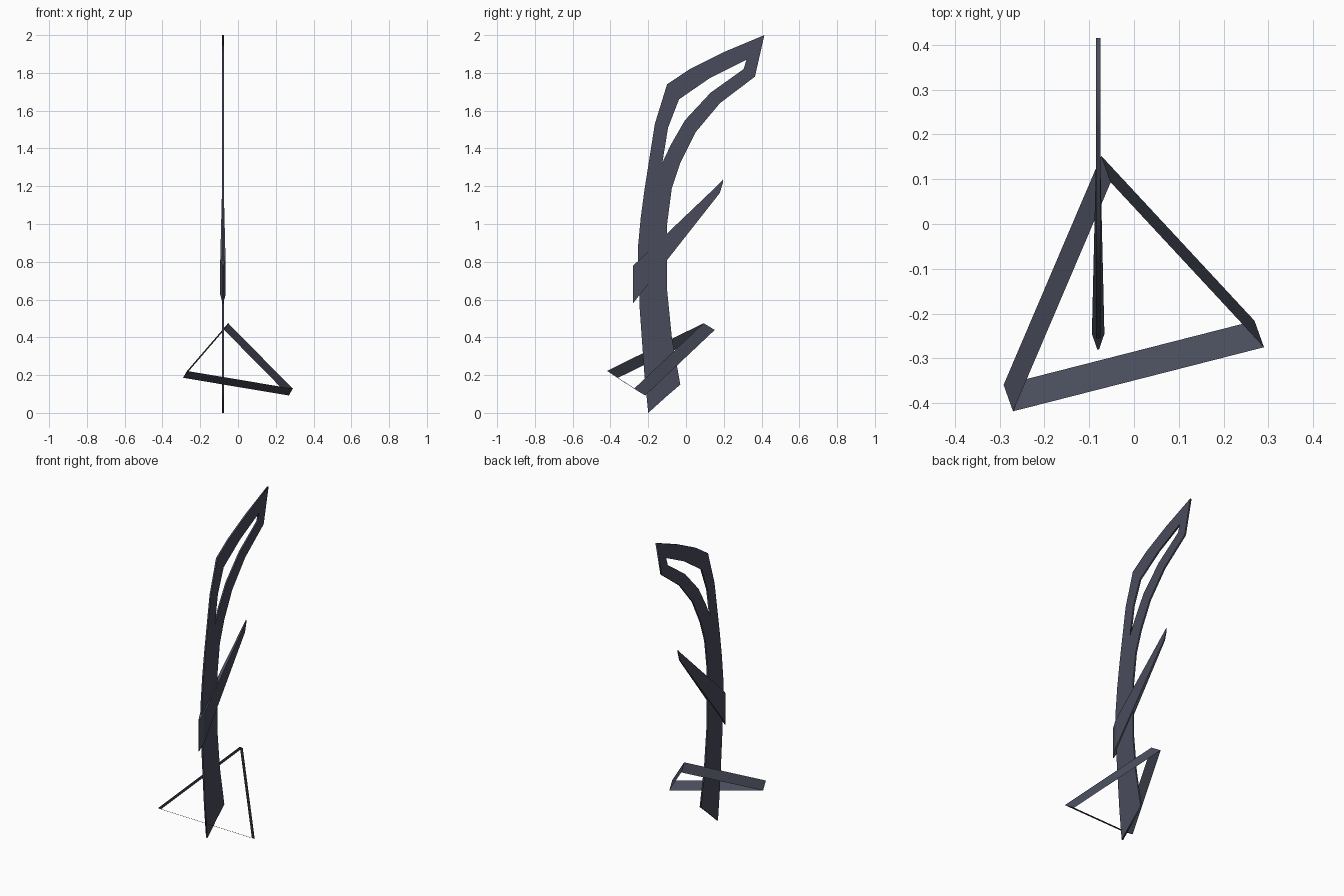
import bpy
import bmesh
from mathutils import Matrix, Vector

if "Cube" in bpy.data.objects:
    bpy.data.objects.remove(bpy.data.objects["Cube"])

slate = bpy.data.materials.new("dark slate")
slate.diffuse_color = (0.066, 0.072, 0.105, 1)
slate.use_nodes = True
slate.node_tree.nodes["Principled BSDF"].inputs["Base Color"].default_value = slate.diffuse_color
CX = -0.08  # plane of the flat blade


def mesh_object(name, verts, faces, fix=True):
    me = bpy.data.meshes.new(name)
    bm = bmesh.new()
    vs = [bm.verts.new(v) for v in verts]
    for f in faces:
        bm.faces.new([vs[i] for i in f])
    if fix:
        bmesh.ops.recalc_face_normals(bm, faces=bm.faces[:])
    bm.to_mesh(me)
    bm.free()
    me.materials.append(slate)
    ob = bpy.data.objects.new(name, me)
    bpy.context.collection.objects.link(ob)
    return ob


def flat_plate(name, outlines, thickness):
    """Plate from (y, z) outlines; later outlines are holes."""
    cu = bpy.data.curves.new(name, 'CURVE')
    cu.dimensions = '2D'
    cu.fill_mode = 'BOTH'
    cu.extrude = thickness / 2
    for pts in outlines:
        sp = cu.splines.new('POLY')
        sp.points.add(len(pts) - 1)
        for p, (y, z) in zip(sp.points, pts):
            p.co = (y, z, 0, 1)
        sp.use_cyclic_u = True
    ob = bpy.data.objects.new(name, cu)
    bpy.context.collection.objects.link(ob)
    cu.materials.append(slate)
    bpy.ops.object.select_all(action='DESELECT')
    ob.select_set(True)
    bpy.context.view_layer.objects.active = ob
    bpy.ops.object.convert(target='MESH')
    # local x -> y, local y -> z, local z -> x
    ob.data.transform(Matrix(((0, 0, 1, CX), (1, 0, 0, 0), (0, 1, 0, 0), (0, 0, 0, 1))))
    return ob


# Curved main blade with the slot near its tip
outer = [(-0.20, 0.0), (-0.22, 0.2), (-0.245, 0.55), (-0.255, 0.87), (-0.24, 1.03),
         (-0.22, 1.18), (-0.165, 1.53), (-0.10, 1.74), (0.02, 1.82), (0.20, 1.91),
         (0.415, 2.0), (0.365, 1.78), (0.18, 1.64), (0.05, 1.485), (-0.03, 1.325),
         (-0.075, 1.19), (-0.10, 1.0), (-0.10, 0.65), (-0.075, 0.4), (-0.03, 0.15),
         (-0.10, 0.09)]
slot = [(-0.125, 1.325), (-0.095, 1.51), (-0.037, 1.66), (0.13, 1.775), (0.32, 1.87),
        (0.305, 1.82), (0.13, 1.695), (-0.005, 1.55), (-0.08, 1.42)]
flat_plate("curved_blade", [outer, slot], 0.01)

# Diagonal fin: sections (y, bottom z, top z, half thickness)
sections = [(-0.28, 0.58, 0.78, 0.002), (-0.245, 0.625, 0.812, 0.014),
            (0.178, 1.163, 1.215, 0.004), (0.195, 1.215, 1.235, 0.002)]
verts, faces = [], []
for y, lo, hi, t in sections:
    verts += [(CX - t, y, lo), (CX + t, y, lo), (CX + t, y, hi), (CX - t, y, hi)]
for s in range(len(sections) - 1):
    a = 4 * s
    faces += [(a + k, a + (k + 1) % 4, a + 4 + (k + 1) % 4, a + 4 + k) for k in range(4)]
faces += [(3, 2, 1, 0), tuple(range(len(verts) - 4, len(verts)))]
mesh_object("diagonal_fin", verts, faces)

# Tilted triangular guard made of three thin ribbons
corners = [Vector((-0.052, 0.093, 0.475)), Vector((-0.27, -0.418, 0.222)),
           Vector((0.29, -0.275, 0.128))]
drop = Vector((-0.021, 0.059, -0.036))
verts = corners + [c + drop for c in corners]
faces = [(i, (i + 1) % 3, (i + 1) % 3 + 3, i + 3) for i in range(3)]
mesh_object("triangle_guard", verts, faces)
